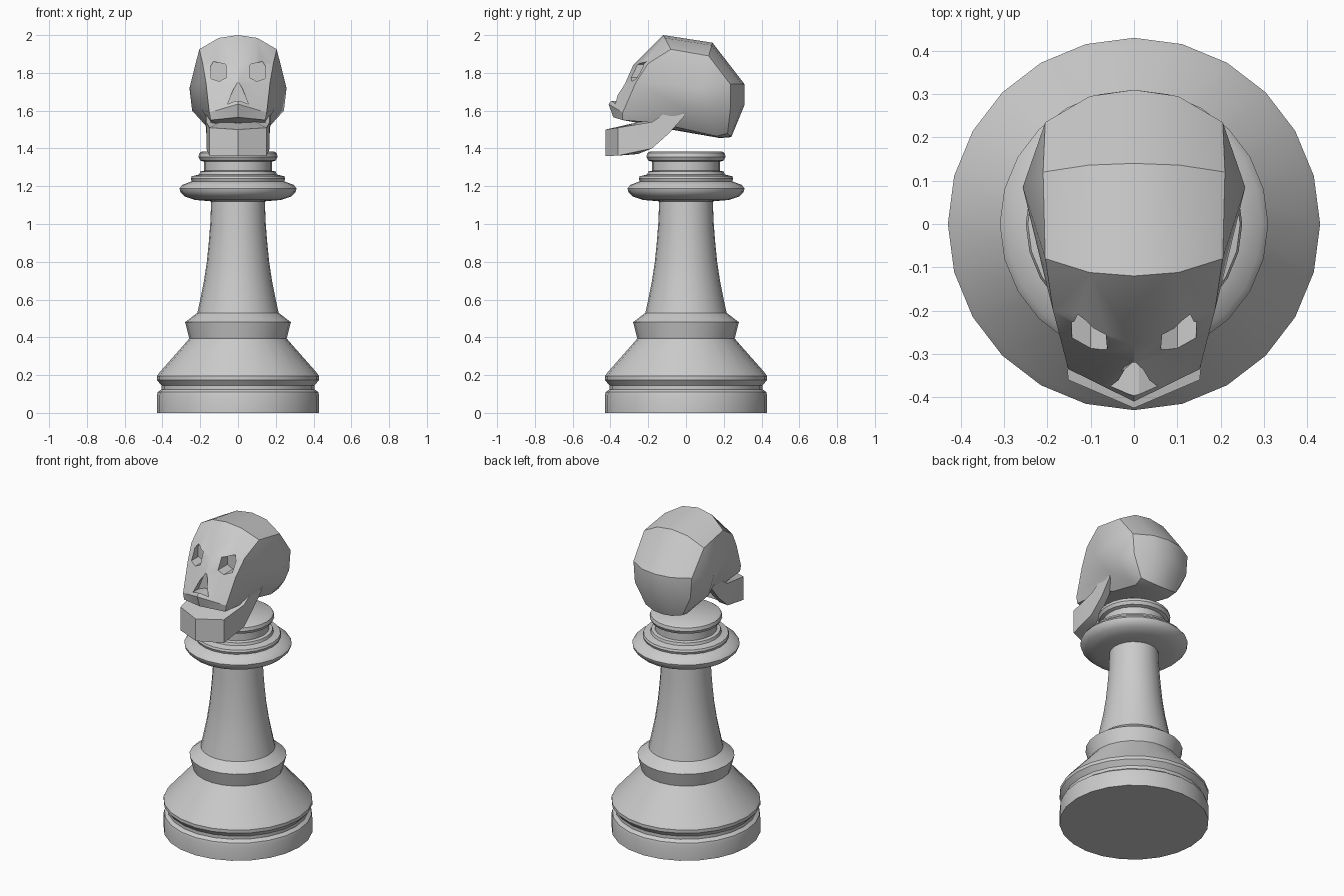
import bpy, bmesh, math
from mathutils import Vector

if "Cube" in bpy.data.objects:
    bpy.data.objects.remove(bpy.data.objects["Cube"])


def finish(bm, name, angle=30):
    bmesh.ops.remove_doubles(bm, verts=bm.verts, dist=0.0005)
    bmesh.ops.recalc_face_normals(bm, faces=bm.faces)
    mesh = bpy.data.meshes.new(name)
    bm.to_mesh(mesh)
    bm.free()
    ob = bpy.data.objects.new(name, mesh)
    bpy.context.collection.objects.link(ob)
    bpy.ops.object.select_all(action='DESELECT')
    ob.select_set(True)
    bpy.context.view_layer.objects.active = ob
    if angle:
        bpy.ops.object.shade_smooth_by_angle(angle=math.radians(angle))
    return ob


def mirrored(faces, name, angle=30):
    """Build the given half faces on both sides of x = 0."""
    bm = bmesh.new()
    for s in (1, -1):
        for f in faces:
            bm.faces.new([bm.verts.new((s * p[0], p[1], p[2])) for p in f])
    return finish(bm, name, angle)


def lathe(profile, name, n=24):
    bm = bmesh.new()
    rings = [[bm.verts.new((r * math.cos(2 * math.pi * i / n),
                            r * math.sin(2 * math.pi * i / n), z))
              for i in range(n)] for r, z in profile]
    for a, b in zip(rings, rings[1:]):
        for i in range(n):
            j = (i + 1) % n
            bm.faces.new((a[i], a[j], b[j], b[i]))
    bm.faces.new(rings[0])
    bm.faces.new(rings[-1])
    return finish(bm, name, 35)


# Turned pedestal: foot, band, stem and collar
lathe([(.43, 0), (.43, .09), (.425, .11), (.405, .125), (.405, .145), (.43, .175),
       (.43, .195), (.415, .215), (.265, .385), (.258, .395), (.28, .48), (.215, .53),
       (.20, .60), (.18, .70), (.165, .80), (.155, .90), (.147, 1.0), (.142, 1.12),
       (.225, 1.127), (.28, 1.145), (.305, 1.17), (.31, 1.188), (.295, 1.207), (.245, 1.226),
       (.25, 1.24), (.245, 1.253), (.205, 1.262), (.20, 1.278), (.18, 1.282),
       (.18, 1.33), (.20, 1.336), (.21, 1.355), (.205, 1.375), (.19, 1.385)], "pedestal")

# Skull rows: centre (y, z), edge (x, y, z), bulge fraction; lip, over crown, to underside
rows = [((-.385, 1.565), (.145, -.335, 1.55), .5),
        ((-.41, 1.635), (.152, -.335, 1.59), .5),
        ((-.32, 1.75), (.17, -.265, 1.75), .45),
        ((-.28, 1.84), (.187, -.20, 1.85), .4),
        ((-.12, 2.0), (.205, -.08, 1.925), .2),
        ((.14, 1.96), (.21, .12, 1.89), .2),
        ((.31, 1.74), (.205, .235, 1.74), .2),
        ((.31, 1.63), (.195, .235, 1.61), .2),
        ((.24, 1.46), (.13, .22, 1.48), .2),
        ((.18, 1.455), (.12, .16, 1.465), .2),
        ((-.08, 1.50), (.12, -.04, 1.51), .2)]
C, M, E = [], [], []
for (cy, cz), e, t in rows:
    c, e = Vector((0, cy, cz)), Vector(e)
    m = c.lerp(e, t)
    m.x = e.x * .5
    C.append(c)
    M.append(m)
    E.append(e)
A, B = (.257, .085, 1.72), (.243, .12, 1.60)      # widest points of the cranium
D, J, K = (.212, -.10, 1.74), (.195, -.01, 1.61), (.145, -.10, 1.53)  # temple, hinge, palate
faces = []
for i in range(len(rows) - 1):
    faces += [(C[i], M[i], M[i + 1], C[i + 1]), (M[i], E[i], E[i + 1], M[i + 1])]
faces += [(E[4], E[5], A), (E[5], E[6], A), (E[6], E[7], B, A), (E[7], E[8], B),
          (E[8], E[9], B), (E[9], E[10], J, B), (E[10], K, J), (J, B, A, D), (D, A, E[4]),
          (E[4], E[3], D), (E[3], E[2], D), (E[2], E[1], J, D), (E[1], E[0], K, J),
          (C[0], M[0], M[10], C[10]), (M[0], E[0], K, E[10], M[10])]
skull = mirrored(faces, "skull")


# Eye and nose recesses
def prism(outline, y0, y1):
    f = [(x, y0, z) for x, z in outline]
    b = [(x, y1, z) for x, z in outline]
    n = len(f)
    return [f, b] + [(f[i], f[(i + 1) % n], b[(i + 1) % n], b[i]) for i in range(n)]


def carve(target, cutter):
    mod = target.modifiers.new("cut", 'BOOLEAN')
    mod.operation = 'DIFFERENCE'
    mod.solver = 'EXACT'
    mod.object = cutter
    bpy.ops.object.select_all(action='DESELECT')
    target.select_set(True)
    bpy.context.view_layer.objects.active = target
    bpy.ops.object.modifier_apply(modifier=mod.name)
    bpy.data.objects.remove(cutter)
    bpy.ops.object.shade_smooth_by_angle(angle=math.radians(30))


carve(skull, mirrored(prism([(.065, 1.845), (.13, 1.86), (.145, 1.835), (.143, 1.77),
                             (.10, 1.755), (.062, 1.775)], -.6, -.195), "eye_cutter", 0))
bm = bmesh.new()
nose = [(0, 1.755), (.022, 1.72), (.055, 1.635), (.012, 1.652),
        (-.012, 1.652), (-.055, 1.635), (-.022, 1.72)]
for f in prism(nose, -.6, -.32):
    bm.faces.new([bm.verts.new(p) for p in f])
carve(skull, finish(bm, "nose_cutter", 0))

# Lower jaw stations: outer (x, y), inner (x, y), top z, inner top z, bottom z
jaw = [((0, -.425), (0, -.26), 1.50, 1.535, 1.36),
       ((.152, -.36), (.09, -.25), 1.51, 1.54, 1.362),
       ((.168, -.18), (.115, -.17), 1.54, 1.54, 1.40),
       ((.168, -.09), (.12, -.09), 1.60, 1.60, 1.48),
       ((.175, -.01), (.13, -.01), 1.625, 1.625, 1.57)]
loops = [[(o[0], o[1], zt), (i[0], i[1], zi), (i[0], i[1], zb + .01), (o[0], o[1], zb)]
         for o, i, zt, zi, zb in jaw]
faces = [loops[-1]]
for a, b in zip(loops, loops[1:]):
    faces += [(a[k], a[(k + 1) % 4], b[(k + 1) % 4], b[k]) for k in range(4)]
mirrored(faces, "lower_jaw")
